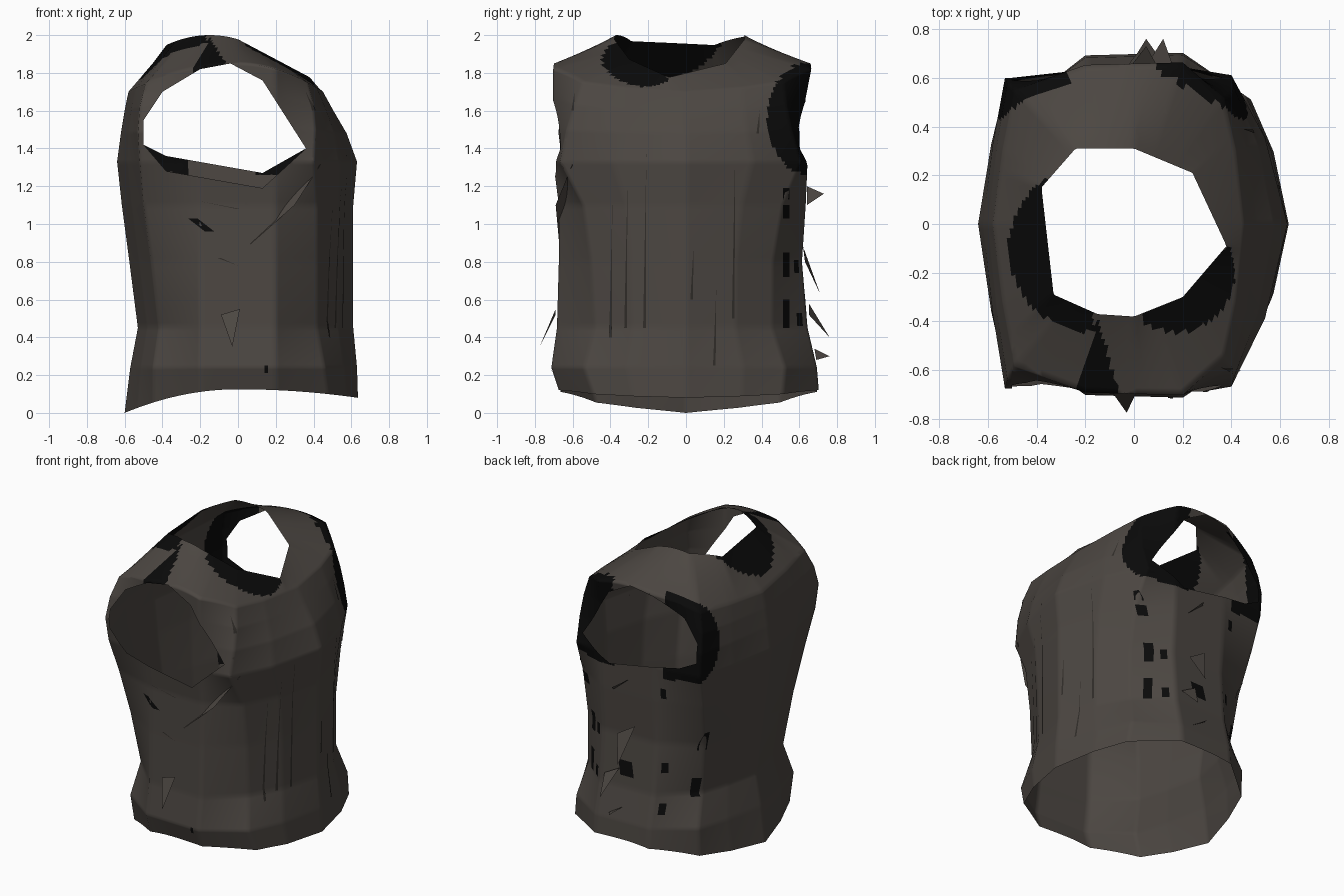
import bpy, bmesh, math
from mathutils import Vector
from mathutils.bvhtree import BVHTree

if "Cube" in bpy.data.objects:
    bpy.data.objects.remove(bpy.data.objects["Cube"], do_unlink=True)


def material(name, colour):
    mat = bpy.data.materials.new(name)
    mat.use_nodes = True
    mat.diffuse_color = (*colour, 1)
    mat.node_tree.nodes["Principled BSDF"].inputs["Base Color"].default_value = (*colour, 1)
    return mat


CLOTH = material("brown cloth", (.072, .062, .054))
BLACK = material("black trim", (.003, .003, .003))
CREASE = material("dark crease", (.03, .026, .022))


def finish(name, bm, mats, smooth=True):
    mesh = bpy.data.meshes.new(name)
    bm.to_mesh(mesh)
    bm.free()
    for m in mats:
        mesh.materials.append(m)
    obj = bpy.data.objects.new(name, mesh)
    bpy.context.collection.objects.link(obj)
    for p in mesh.polygons:
        p.use_smooth = smooth
    return obj


# Body sections: height, front x, front corner (x, share of y), back corner (x, share of y),
# back x, right y, left y, side lift
RINGS = [
    (.125, .635, .48, .72, -.45, .7, -.6, -.68, .71, 0),
    (.24, .63, .46, .75, -.45, .72, -.57, -.72, .7, 0),
    (.45, .61, .42, .7, -.42, .65, -.53, -.69, .65, 0),
    (.8, .61, .42, .74, -.46, .74, -.575, -.68, .62, 0),
    (1.1, .61, .42, .8, -.5, .84, -.615, -.68, .64, 0),
    (1.33, .63, .4, .94, -.52, .92, -.64, -.71, .65, 0),
    (1.48, .575, .41, .89, -.53, .95, -.62, -.71, .63, .03),
    (1.6, .505, .4, .83, -.52, .9, -.6, -.71, .64, .08),
    (1.7, .45, .37, .77, -.49, .82, -.58, -.71, .67, .15),
]
NECK = [(.38, -.09), (.24, .21), (0, .31), (-.24, .31), (-.38, .15),
        (-.33, -.29), (-.15, -.37), (0, -.38), (.2, -.3)]
COLS, SUB = 15, 13


def section(ring):
    z, xf, fx, fy, bx, by, xb, yr, yl, lift = ring
    half = [(xf, 0), (xf * .6 + fx * .4, fy * .58), (fx, fy), (.2, .99),
            (-.2, .975), (bx, by), (xb * .55 + bx * .45, by * .55), (xb, 0)]
    loop = [(x, y * yl) for x, y in half] + [(x, y * yr) for x, y in half[-2:0:-1]]
    points = []
    for (x1, y1), (x2, y2) in zip(loop, loop[1:] + loop[:1]):
        for k in range(COLS):
            t = k / COLS
            x, y = x1 + (x2 - x1) * t, y1 + (y2 - y1) * t
            c = x / (xf if x > 0 else -xb)
            h = z + lift * (1 - c * c)
            if ring is RINGS[0]:
                h -= (.045 if x > 0 else .125) * c * c
            points.append(Vector((x, y, h)))
    return points


def neck_point(direction):
    # where a ray from the middle meets the faceted neckline
    c, s = direction.x, direction.y
    for (x1, y1), (x2, y2) in zip(NECK, NECK[1:] + NECK[:1]):
        dx, dy = x2 - x1, y2 - y1
        den = c * dy - s * dx
        if den <= 1e-9:
            continue
        r = (x1 * dy - y1 * dx) / den
        t = (x1 * s - y1 * c) / den
        if r > 0 and -1e-6 <= t <= 1 + 1e-6:
            x, y = r * c, r * s
            return Vector((x, y, 1.978 - .53 * x if x > 0 else 2 - (x + .15) ** 2))


# Vest shell: loft the sections from hem to neckline
bm = bmesh.new()
control = [section(r) for r in RINGS]
control.append([neck_point(p) for p in control[-1]])
rows = []
for lower, upper in zip(control, control[1:]):
    for k in range(SUB):
        rows.append([p.lerp(q, k / SUB) for p, q in zip(lower, upper)])
rows.append(control[-1])
grid = [[bm.verts.new(p) for p in row] for row in rows]
for lo, up in zip(grid, grid[1:]):
    for i in range(len(lo)):
        j = (i + 1) % len(lo)
        bm.faces.new((lo[i], lo[j], up[j], up[i]))


# Armholes: slice each side along a polygon, then remove the inside
def cut_armhole(side, drop):
    hole = [(-.5, 1.42), (-.38, 1.36 - drop), (.13, 1.27 - drop), (.36, 1.4), (.13, 1.76),
            (-.04, 1.85), (-.2, 1.82), (-.4, 1.7), (-.5, 1.55)]
    planes = []
    for (x1, z1), (x2, z2) in zip(hole, hole[1:] + hole[:1]):
        planes.append((Vector((x1, 0, z1)), Vector((z1 - z2, 0, x2 - x1)).normalized()))

    def near():
        out = []
        for f in bm.faces:
            c = f.calc_center_median()
            if c.y * side > .4 and c.z > 1.1 and -.56 < c.x < .42:
                out.append(f)
        return out

    for co, no in planes:
        faces = near()
        geom = faces + list({e for f in faces for e in f.edges}) + list({v for f in faces for v in f.verts})
        bmesh.ops.bisect_plane(bm, geom=geom, plane_co=co, plane_no=no, dist=1e-5)
    inside = [f for f in near()
              if all((f.calc_center_median() - co).dot(no) > 0 for co, no in planes)]
    bmesh.ops.delete(bm, geom=inside, context='FACES')


cut_armhole(1, 0)
cut_armhole(-1, .08)

# Black trim: both ends of the neckline, the left armhole and one shoulder wedge
for f in bm.faces:
    c = f.calc_center_median()
    back_neck = c.z > 1.75 and c.x < -.17 and c.y < .27 and math.hypot(c.x + .17, c.y + .1) < .345
    front_neck = c.z > 1.7 and c.x > .03 and c.y < -.1 and math.hypot(c.x - .17, c.y + .2) < .245
    arm = ((c.y - .66) / .23) ** 2 + ((c.z - 1.56) / .3) ** 2 < 1 and not -.27 < c.x < .1
    wedge = c.z > 1.75 and c.y < -.4 and abs(c.x + .15) < .09 * (-c.y - .4) / .3
    f.material_index = int(back_neck or front_neck or arm or wedge)

tree = BVHTree.FromBMesh(bm)
finish("vest_shell", bm, [CLOTH, BLACK])


# Narrow marks laid on the cloth, seen along one axis
def mark(bm, axis, start, end, width, taper=True, steps=8):
    direction = Vector(axis)
    across = Vector((0, 1, 0)) if axis[0] else Vector((1, 0, 0))
    pairs = []
    for k in range(steps + 1):
        t = k / steps
        u = start[0] + (end[0] - start[0]) * t
        z = start[1] + (end[1] - start[1]) * t
        w = width / 2 * (max(.1, 1 - t) if taper else 1)
        pair = []
        for offset in (-w, w):
            origin = across * (u + offset) + Vector((0, 0, z)) + direction * 2
            hit = tree.ray_cast(origin, -direction)[0]
            if hit is None:
                return
            pair.append(hit + direction * .004)
        pairs.append([bm.verts.new(p) for p in pair])
    for a, b in zip(pairs, pairs[1:]):
        bm.faces.new((a[0], a[1], b[1], b[0]))


FRONT, BACK, LEFT, RIGHT = (1, 0, 0), (-1, 0, 0), (0, 1, 0), (0, -1, 0)

creases = bmesh.new()
for y, z0, z1 in [(-.22, .45, 1.37), (.25, .5, 1.38), (-.4, .4, 1.1), (-.32, .45, 1.2),
                  (.15, .25, .65), (.03, .6, .88), (-.6, 1.6, 1.7), (.38, 1.48, 1.6)]:
    mark(creases, FRONT, (y, z0), (y + .01, z1), .014)
mark(creases, RIGHT, (.0, 1.08), (-.2, 1.12), .02)
mark(creases, RIGHT, (-.1, .82), (0, .78), .02)
finish("cloth_creases", creases, [CREASE])

lacing = bmesh.new()
for z, tall in [(.45, .15), (.72, .13), (1.03, .07), (1.13, .06)]:
    mark(lacing, FRONT, (.53, z), (.53, z + tall), .035, False)
for z in (.43, .76):
    mark(lacing, BACK, (.46, z), (.46, z + .13), .04, False)
for x, z in [(.25, .46), (.25, .74), (-.25, .33), (-.25, .6), (-.26, 1.12)]:
    mark(lacing, LEFT, (x, z), (x, z + .07), .035, False)
mark(lacing, LEFT, (0, .53), (.02, .63), .1, False)
mark(lacing, RIGHT, (-.24, 1.03), (-.15, .96), .05, False)
mark(lacing, RIGHT, (.15, .21), (.15, .25), .02, False)
finish("lacing_marks", lacing, [BLACK])

# Torn flaps of cloth standing off the two sides
flaps = bmesh.new()
for tri in [
    ((-.09, -.69, .52), (.01, -.69, .55), (-.03, -.775, .35)),
    ((.05, -.67, .88), (.44, -.6, 1.32), (.3, -.69, 1.1)),
    ((-.05, .62, .88), (.08, .63, .8), (.02, .71, .63)),
    ((.05, .65, .58), (.16, .65, .52), (.12, .76, .4)),
    ((-.02, .64, 1.2), (.1, .64, 1.1), (.05, .73, 1.16)),
    ((0, .68, .34), (.1, .69, .28), (.05, .76, .3)),
]:
    flaps.faces.new([flaps.verts.new(p) for p in tri])
finish("torn_flaps", flaps, [CLOTH], False)
